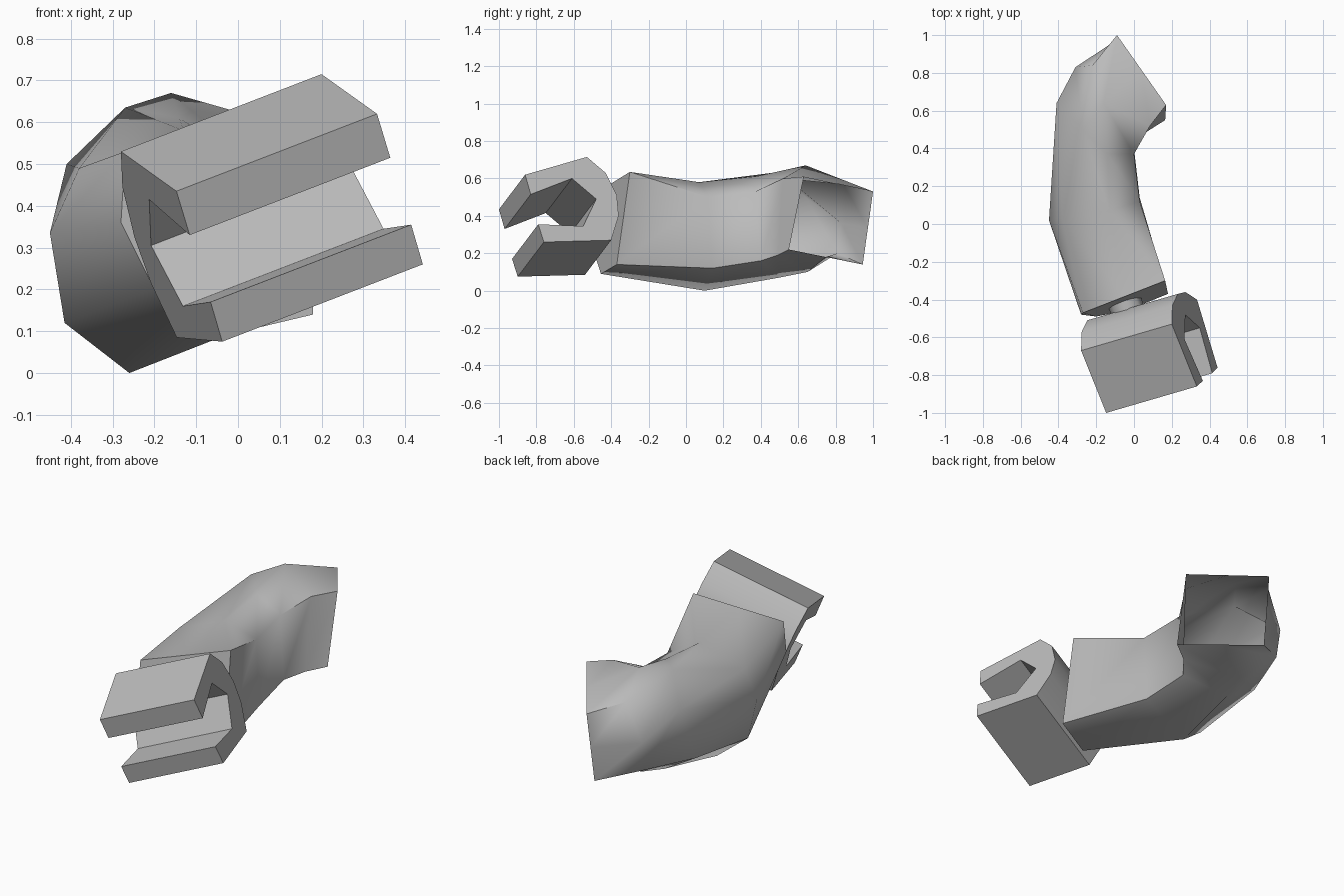
import bpy
import bmesh
from mathutils import Vector

default_cube = bpy.data.objects.get("Cube")
if default_cube:
    bpy.data.objects.remove(default_cube, do_unlink=True)

# Single plastic colour
grey = bpy.data.materials.new("plain grey")
grey.use_nodes = True
grey.diffuse_color = (0.5, 0.5, 0.5, 1)
grey.node_tree.nodes["Principled BSDF"].inputs["Base Color"].default_value = grey.diffuse_color


def finish(name, bm, smooth_angle):
    """Turn a bmesh into a coloured object, smooth below the given angle."""
    bmesh.ops.recalc_face_normals(bm, faces=bm.faces)
    mesh = bpy.data.meshes.new(name)
    bm.to_mesh(mesh)
    bm.free()
    mesh.materials.append(grey)
    obj = bpy.data.objects.new(name, mesh)
    bpy.context.collection.objects.link(obj)
    bpy.ops.object.select_all(action="DESELECT")
    obj.select_set(True)
    bpy.context.view_layer.objects.active = obj
    bpy.ops.object.shade_smooth_by_angle(angle=smooth_angle)
    return obj


def loft(bm, sections):
    """Bridge matching closed cross-sections and return their vertex rings."""
    rings = [[bm.verts.new(point) for point in section] for section in sections]
    for near, far in zip(rings, rings[1:]):
        for i in range(len(near)):
            j = (i + 1) % len(near)
            bm.faces.new((near[i], near[j], far[j], far[i]))
    return rings


def midpoint(a, b):
    return tuple((Vector(a) + Vector(b)) / 2)


# Bent sleeve: each section runs inner low, inner high, top, outer high,
# outer middle, outer low, bottom
inner_high, outer_high = (.165, -.3, .635), (-.27, -.47, .53)
wrist = [(.18, -.37, .14), inner_high, midpoint(inner_high, outer_high),
         outer_high, (-.28, -.48, .36), (-.2, -.49, .2), (-.03, -.455, .09)]
elbow = [(.03, .14, .12), (.03, .12, .5), (-.13, .07, .58), (-.38, .03, .49),
         (-.45, .02, .335), (-.415, .05, .12), (-.26, .1, 0)]
upper = [(0, .4, .16), (0, .37, .53), (-.14, .37, .61), (-.27, .5, .635),
         (-.41, .64, .5), (-.41, .5, .18), (-.22, .5, .07)]
bend = [(.07, .49, .19), (.085, .52, .6), (-.16, .64, .67), (-.22, .84, .57),
        (-.31, .83, .36), (-.3, .81, .2), (-.18, .65, .1)]
corners = [(.165, .55, .22), (.17, .63, .61), (-.09, 1, .53), (-.1, .945, .14)]
low_in, high_in, high_out, low_out = corners
shoulder = [low_in, high_in, midpoint(high_in, high_out), high_out,
            midpoint(high_out, low_out), low_out, midpoint(low_out, low_in)]

bm = bmesh.new()
sleeve_rings = loft(bm, [wrist, elbow, upper, bend, shoulder])
bm.faces.new(sleeve_rings[0])        # closed wrist, open shoulder socket
finish("sleeve", bm, smooth_angle=1.15)

# Gripping hand: a C-shaped profile swept along its own axis
sweep = Vector((.48, .14, .185))
grip_profile = [(-.86, .62), (-.53, .715), (-.43, .63), (-.37, .51), (-.36, .4),
                (-.4, .27), (-.76, .26), (-.79, .355), (-.55, .345),
                (-.48, .49), (-.61, .6), (-.83, .515)]
near_end = [Vector(((.154 - sweep.y * y - sweep.z * z) / sweep.x, y, z))
            for y, z in grip_profile]
far_end = [point - sweep for point in near_end]

bm = bmesh.new()
for ring in loft(bm, [near_end, far_end]):
    bm.faces.new(ring)
finish("gripping_hand", bm, smooth_angle=0.5)

# Round peg joining hand and sleeve
peg_start, peg_end = Vector((-.03, -.47, .33)), Vector((-.07, -.35, .33))
axis = peg_end - peg_start
bm = bmesh.new()
bmesh.ops.create_cone(bm, cap_ends=True, segments=8, radius1=.09, radius2=.09,
                      depth=axis.length)
peg = finish("wrist_peg", bm, smooth_angle=0.9)
peg.rotation_euler = axis.to_track_quat("Z", "Y").to_euler()
peg.location = (peg_start + peg_end) / 2
